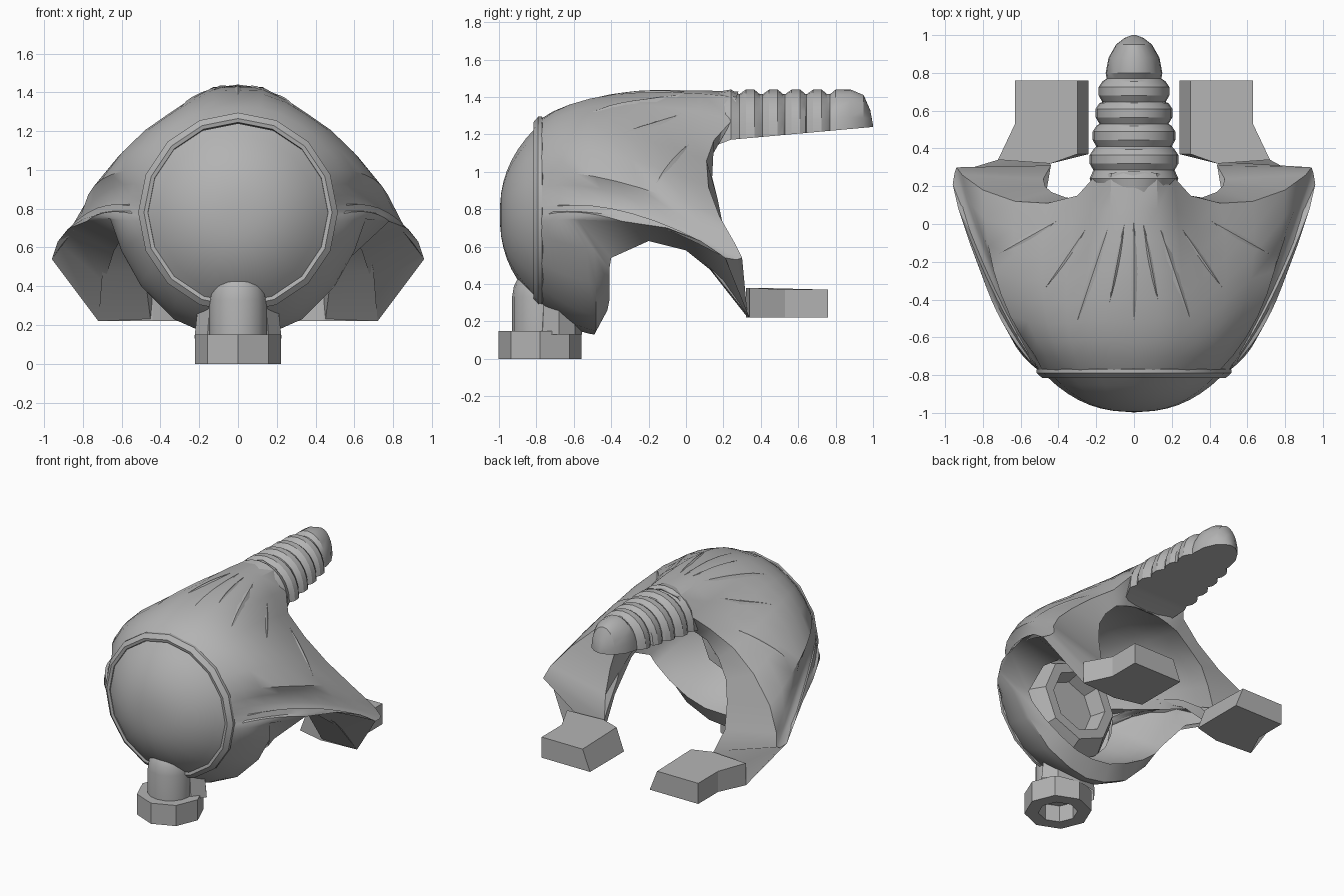
import bpy, bmesh, math
from mathutils import Vector
from mathutils.bvhtree import BVHTree

cube = bpy.data.objects.get("Cube")
if cube:
    bpy.data.objects.remove(cube, do_unlink=True)

grey = bpy.data.materials.new("rubber grey")
grey.use_nodes = True
grey.diffuse_color = (0.45, 0.45, 0.45, 1)
grey.node_tree.nodes["Principled BSDF"].inputs["Base Color"].default_value = (0.45, 0.45, 0.45, 1)


def finish(name, bm, angle=35):
    """Turn a bmesh into a shaded object with clean normals."""
    bmesh.ops.remove_doubles(bm, verts=bm.verts, dist=0.0005)
    bmesh.ops.recalc_face_normals(bm, faces=bm.faces)
    mesh = bpy.data.meshes.new(name)
    bm.to_mesh(mesh)
    bm.free()
    mesh.materials.append(grey)
    obj = bpy.data.objects.new(name, mesh)
    bpy.context.collection.objects.link(obj)
    bpy.ops.object.select_all(action='DESELECT')
    obj.select_set(True)
    bpy.context.view_layer.objects.active = obj
    bpy.ops.object.shade_smooth_by_angle(angle=math.radians(angle))


def loft(bm, rows, closed=True):
    """Skin a list of equally long point rows."""
    grid = [[bm.verts.new(p) for p in row] for row in rows]
    n = len(grid[0])
    for a, b in zip(grid, grid[1:]):
        for i in range(n if closed else n - 1):
            j = (i + 1) % n
            bm.faces.new((a[i], a[j], b[j], b[i]))
    return grid


def lathe(name, profile, sides, centre, axis='Z', squash=1, angle=35):
    """Spin (radius, height) pairs around z or y."""
    rows = []
    for r, h in profile:
        row = []
        for k in range(sides):
            a = 2 * math.pi * k / sides
            s, c = r * math.sin(a), r * math.cos(a)
            p = (s, h, c) if axis == 'Y' else (s, c * squash, h)
            row.append(Vector(p) + Vector(centre))
        rows.append(row)
    bm = bmesh.new()
    loft(bm, rows)
    finish(name, bm, angle)


def bezier(a, b, c, t):
    return a * (1 - t) ** 2 + b * 2 * t * (1 - t) + c * t * t


# Hood: angle round the front ring, outer edge point, inner edge point
upper = [
    (0, (0, .28, 1.43), (0, .13, 1.13)),
    (12, (.12, .27, 1.40), (.1, .13, 1.12)),
    (24, (.21, .25, 1.28), (.18, .13, 1.1)),
    (34, (.3, .15, 1.17), (.26, .13, 1.07)),
    (43, (.46, .11, 1.06), (.36, .14, .97)),
    (53, (.63, .12, .92), (.44, .17, .85)),
    (64, (.8, .18, .76), (.47, .2, .7)),
    (74, (.91, .26, .62), (.48, .24, .52)),
    (80, (.94, .3, .54), (.44, .31, .38)),
    (83, (.95, .27, .53), (.45, .33, .22)),
    (86, (.96, .21, .54), (.72, .34, .22)),
]
lower = [
    (88, (.93, .08, .63), (.69, .2, .42)),
    (90, (.87, -.1, .7), (.64, 0, .58)),
    (92, (.78, -.34, .735), (.61, -.2, .63)),
    (95, (.66, -.58, .75), (.57, -.4, .54)),
    (104, (.6, -.49, .58), (.53, -.41, .48)),
    (122, (.5, -.48, .4), (.42, -.41, .39)),
    (143, (.33, -.48, .23), (.28, -.41, .31)),
    (162, (.15, -.48, .15), (.14, -.42, .26)),
    (180, (0, -.49, .13), (0, -.43, .25)),
]


def hood_column(theta, outer, inner):
    """One strip: ring to outer edge, over the rim, back inside to the throat."""
    a = math.radians(theta)
    out = Vector((math.sin(a), 0, math.cos(a)))
    up = Vector((0, 0, 1))
    E, I = Vector(outer), Vector(inner)
    ring = out * .5 + Vector((0, -.78, .78))
    throat = out * .38 + Vector((0, -.68, .77))
    hollow = I.lerp(throat, .5)
    if theta < 70:
        push = out * (.15 + .11 * math.sin(2 * a))
        hollow += out * .17
    elif theta < 93:
        push = out * .07 + up * (.16 if theta < 89 else .07)
        hollow += out * .15
        if theta > 75:
            hollow.z = .95
    else:
        push = out * .05
        hollow += out * .04
    swell = ring.lerp(E, .22 + theta / 500) + push
    steps = 8
    col = [bezier(ring, swell, E, k / steps) for k in range(steps + 1)]
    return col + [bezier(I, hollow, throat, k / 5) for k in range(6)]


half = [hood_column(*key) for key in upper + lower]
mirrored = [[Vector((-p.x, p.y, p.z)) for p in col] for col in half[-2::-1]]
bm = bmesh.new()
loft(bm, half + mirrored, closed=False)
surface = BVHTree.FromBMesh(bm)
finish("hood", bm, 38)

# Front dome, its rim and the inner throat ring
dome = [(.47 * t / 8, -.195 + .195 * (t / 8) ** 2.4) for t in range(9)]
lathe("front_dome", dome, 16, (0, -.8, .77), 'Y', angle=50)
lathe("dome_rim", [(.46, .03), (.465, -.012), (.485, -.016), (.515, .01), (.515, .03), (.5, .04)],
      16, (0, -.8, .78), 'Y', angle=25)
lathe("throat_ring", [(.4, -.04), (.34, .06), (.29, .14), (.22, .14), (.19, .03), (0, .03)],
      8, (0, -.7, .75), 'Y', angle=20)

# Intake pipe, collar and hollow octagonal nut
lathe("intake_pipe", [(.15, .13), (.15, .33), (.14, .39), (.115, .44), (.06, .49), (0, .5)], 16, (0, -.78, 0))
lathe("pipe_collar", [(.225, .13), (.205, .31), (0, .33)], 8, (0, -.68, 0), squash=.55, angle=20)
lathe("intake_nut", [(0, .12), (.13, .12), (.13, 0), (.222, 0), (.222, .15), (0, .15)], 8, (0, -.78, 0), angle=20)

# Ribbed tail: flat below, domed above
stations = [(.12, .19, 1.42), (.24, .235, 1.44)]
for i, y in enumerate((.34, .465, .585, .7)):
    w = .235 - .016 * i
    stations += [(y - .055, w - .02, 1.415), (y - .02, w, 1.44), (y + .025, w, 1.44), (y + .055, w - .02, 1.415)]
stations += [(.77, .145, 1.415), (.8, .15, 1.44), (.88, .135, 1.44), (.95, .095, 1.41), (.985, .05, 1.33), (1, .01, 1.25)]
rows = []
for y, w, top in stations:
    base = 1.15 + .09 * y - (.035 if y < .2 else 0)
    arc = [math.pi * k / 12 for k in range(13)]
    rows.append([(w * math.cos(a), y, base + (top - base) * math.sin(a) ** .9) for a in arc])
bm = bmesh.new()
grid = loft(bm, rows)
for end in (grid[0], grid[-1]):
    bm.faces.new(end)
finish("ribbed_tail", bm, 24)

# Rear pads at the wing tips
foot = [(.24, .76), (.63, .76), (.63, .53), (.72, .34), (.44, .32), (.24, .37)]
for side, name in ((1, "left_pad"), (-1, "right_pad")):
    bm = bmesh.new()
    low = [(side * x, y, .22) for x, y in foot]
    high = [(side * max(x, .3), y, .37 if y > .4 else .38) for x, y in foot]
    grid = loft(bm, [low, high])
    for cap in grid:
        bm.faces.new(cap)
    finish(name, bm, 15)

# Pleats fanning out from the tail over the crown
folds = [(0, .02, 0, -.54, .035), (.05, 0, .13, -.42, .022), (.13, 0, .31, -.54, .035),
         (.25, -.02, .47, -.34, .022), (.4, .02, .72, -.16, .03)]
bm = bmesh.new()
for x0, y0, x1, y1, width in folds:
    for side in ((1, -1) if x0 else (1,)):
        a, b = Vector((x0 * side, y0, 0)), Vector((x1 * side, y1, 0))
        across = (b - a).normalized().cross(Vector((0, 0, 1))) * width
        rows = []
        for k in range(9):
            t = k / 8
            spread = across * (math.sin(math.pi * t) ** .7 * .7 + .02)
            row = []
            for s, lift in ((-1, -.004), (0, .009 * math.sin(math.pi * t)), (1, -.004)):
                p = a.lerp(b, t) + spread * s
                hit = surface.ray_cast(Vector((p.x, p.y, 3)), Vector((0, 0, -1)))[0]
                row.append((p.x, p.y, (hit.z if hit else 1) + lift))
            rows.append(row)
        loft(bm, rows, closed=False)
finish("crown_pleats", bm, 20)
